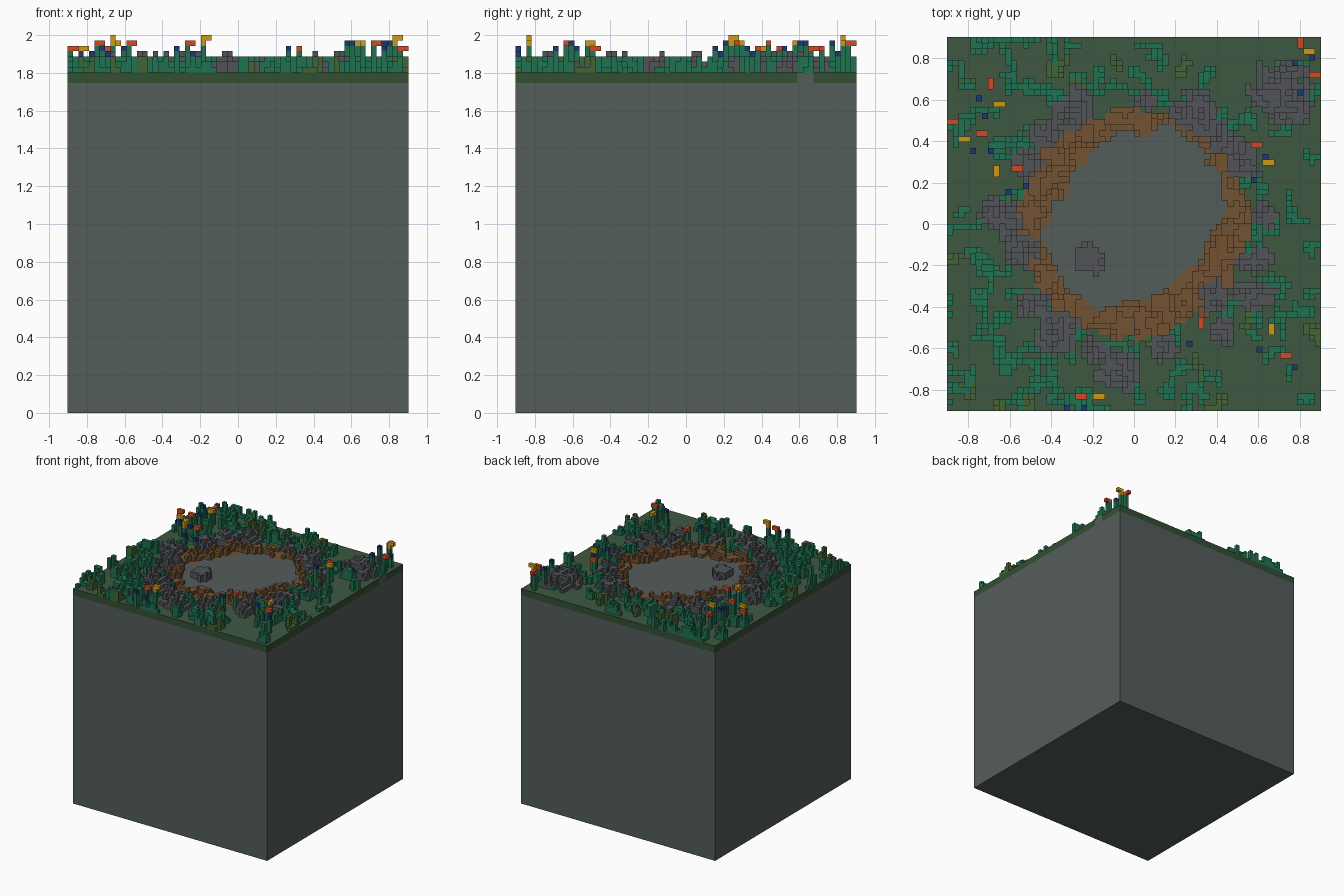
import bpy, bmesh, math, random
from mathutils import Vector, noise

if "Cube" in bpy.data.objects:
    bpy.data.objects.remove(bpy.data.objects["Cube"])

random.seed(7)
V = 2 / 71          # voxel size
N = 64              # voxels along each side of the block


def linear(c):
    c /= 255
    return c / 12.92 if c <= 0.04045 else ((c + 0.055) / 1.055) ** 2.4


# Flat colours
PALETTE = {
    "stone": "545d5b", "rock": "515458", "turf": "3d5941", "moss": "324e32",
    "soil": "725232", "leaf": "217252", "olive_leaf": "426436",
    "red_petal": "ce4a28", "yellow_petal": "ce9a16", "blue_petal": "183872",
}
MATS = {}
for name, code in PALETTE.items():
    m = bpy.data.materials.new(name)
    col = tuple(linear(c) for c in bytes.fromhex(code)) + (1.0,)
    m.diffuse_color = col
    m.use_nodes = True
    m.node_tree.nodes["Principled BSDF"].inputs["Base Color"].default_value = col
    MATS[name] = m

COMPASS = [(1, 0, 0), (-1, 0, 0), (0, 1, 0), (0, -1, 0)]
UP_DOWN = [(0, 0, 1), (0, 0, -1)]


def pos(i, j):
    """Centre of a grid column."""
    return (i + 0.5 - N / 2) * V, (j + 0.5 - N / 2) * V


def cell(x, y):
    """Grid column at a point, one step inside the far border."""
    return tuple(min(N - 2, max(0, math.floor(c / V + N / 2))) for c in (x, y))


def rough(x, y, scale, seed):
    return noise.noise(Vector((x * scale, y * scale, seed)))


def voxel_object(name, cells):
    """Mesh the exposed faces; a value is (top colour, side colour)."""
    bm = bmesh.new()
    used = sorted({c for pair in cells.values() for c in pair})
    verts = {}

    def vert(p):
        if p not in verts:
            verts[p] = bm.verts.new(((p[0] - N / 2) * V, (p[1] - N / 2) * V, p[2] * V))
        return verts[p]

    for (i, j, k), (top, side) in cells.items():
        for d in COMPASS + UP_DOWN:
            resting = d[2] < 0 and k <= N
            if resting or (i + d[0], j + d[1], k + d[2]) in cells:
                continue
            axis = next(a for a in range(3) if d[a])
            u, w = (axis + 1) % 3, (axis + 2) % 3
            corners = []
            for a, b in ((0, 0), (1, 0), (1, 1), (0, 1)):
                p = [i, j, k]
                p[axis] += d[axis] > 0
                p[u] += a
                p[w] += b
                corners.append(vert(tuple(p)))
            if d[axis] < 0:
                corners.reverse()
            f = bm.faces.new(corners)
            f.material_index = used.index(top if axis == 2 else side)
    mesh = bpy.data.meshes.new(name)
    bm.to_mesh(mesh)
    bm.free()
    for c in used:
        mesh.materials.append(MATS[c])
    bpy.context.collection.objects.link(bpy.data.objects.new(name, mesh))


def column(cells, i, j, height, colour):
    for k in range(N, N + height):
        cells[i, j, k] = (colour, colour)


# Stone block under the turf
bpy.ops.mesh.primitive_cube_add(size=1, location=(0, 0, (N - 2) * V / 2))
block = bpy.context.object
block.name = "stone_block"
block.scale = (N * V, N * V, (N - 2) * V)
block.data.materials.append(MATS["stone"])

# Ground cover: stone clearing, soil ring, turf with mossy edges
zone, ground = {}, {}
for i in range(N):
    for j in range(N):
        x, y = pos(i, j)
        r, a = math.hypot(x, y), math.atan2(y, x)
        inner = 0.41 + 0.06 * math.sin(2 * a) + 0.03 * math.sin(a)
        if r < inner + 0.07 * rough(x, y, 9, 1):
            zone[i, j] = "stone"
        elif r < 0.555 + 0.06 * rough(x, y, 9, 2):
            zone[i, j] = "soil"
        else:
            zone[i, j] = "turf"
        bare = x > 0.85 and 0.59 < y < 0.69
        edge = "stone" if bare else "moss"
        for k in (N - 1, N - 2):
            ground[i, j, k] = (zone[i, j], edge)
voxel_object("ground_cover", ground)

# Rock heaps: x, y, radius
ROCKS = [
    (0.72, 0.62, .15), (-0.29, 0.56, .10), (0.30, 0.54, .11), (0.05, 0.59, .05),
    (-0.43, 0.44, .08), (0.42, 0.42, .08), (-0.51, 0.29, .08), (-0.64, 0.03, .10),
    (-0.54, -0.13, .08), (-0.49, -0.38, .08), (-0.38, -0.52, .11),
    (-0.20, -0.61, .07), (-0.07, -0.71, .10), (0.14, -0.60, .07),
    (0.43, -0.52, .06), (0.40, -0.35, .07), (0.57, -0.34, .09),
    (0.58, -0.19, .08), (0.63, 0.04, .06), (0.54, 0.30, .08), (-0.22, -0.18, .08),
]
rocks = {}
for cx, cy, radius in ROCKS:
    for i, j in zone:
        x, y = pos(i, j)
        d = math.hypot(x - cx, y - cy) / radius + 0.55 * rough(x, y, 14, 3)
        if d < 1:
            h = 1 + int(2.2 * (1 - d) + random.random() * 1.6)
            column(rocks, i, j, min(h, 2 if math.hypot(x, y) < 0.4 else 4), "rock")
taken = {(i, j) for i, j, k in rocks}
voxel_object("rock_heaps", rocks)

# Raised clods on the soil ring
clods = {}
for (i, j), kind in zone.items():
    x, y = pos(i, j)
    if kind == "soil" and (i, j) not in taken and rough(x, y, 11, 8) > -0.08:
        column(clods, i, j, 1 + (random.random() < 0.3), "soil")
taken |= {(i, j) for i, j, k in clods}
voxel_object("soil_clods", clods)

# Low shrubs grown as short random walks over the turf
shrubs = {}
for n in range(240):
    i, j = random.randrange(N), random.randrange(N)
    x, y = pos(i, j)
    sparse = (0.1 < x < 0.6 and y > 0.66) or (x > 0.45 and y < -0.66)
    if sparse and random.random() < 0.6:
        continue
    colour = "olive_leaf" if random.random() < 0.13 else "leaf"
    for step in range(random.randint(4, 12)):
        if zone.get((i, j)) == "turf" and (i, j) not in taken:
            taken.add((i, j))
            column(shrubs, i, j, random.choice((1, 1, 2, 2, 3, 3)), colour)
        di, dj, _ = random.choice(COMPASS)
        i, j = i + di, j + dj
voxel_object("shrubs", shrubs)

# Flowers: x, y of each two-voxel bloom; small blue buds grow beside them
BLOOMS = {
    "red_petal": [(-.88, .495), (-.74, .44), (-.69, .67), (-.575, .28), (.58, .37),
                  (.80, .885), (.855, .72), (.715, -.63), (.32, -.485), (-.27, -.84)],
    "yellow_petal": [(-.835, .41), (-.66, .575), (-.66, .24), (.635, .30),
                     (.83, .84), (.675, -.515), (-.185, -.82)],
}
petals, stems = {}, {}


def flower(i, j, height, colour, petal_cells):
    for a, b, c in petal_cells:
        petals[i + a, j + b, N + height + c] = (colour, colour)
    column(stems, i, j, height, "leaf")


for colour, points in BLOOMS.items():
    for n, (x, y) in enumerate(points):
        i, j = cell(x, y)
        across = (1, 0, 0) if n % 3 < 2 else (0, 1, 0)
        if colour == "yellow_petal" and n % 2 == 0 and n > 0:
            flower(i, j, 6, colour, [(0, 0, 0), across, (0, 0, -1)])
        else:
            flower(i, j, 4 + n % 2, colour, [(0, 0, 0), across])
        bi, bj = cell(x + random.choice((-.06, .06)), y - random.choice((.06, .09)))
        flower(bi, bj, random.randint(3, 5), "blue_petal", [(0, 0, 0)])

# Stems fill only the free voxels below the blooms
stems = {p: c for p, c in stems.items()
         if not any(p in other for other in (shrubs, rocks, clods, petals))}
voxel_object("flower_stems", stems)
voxel_object("flower_petals", petals)
